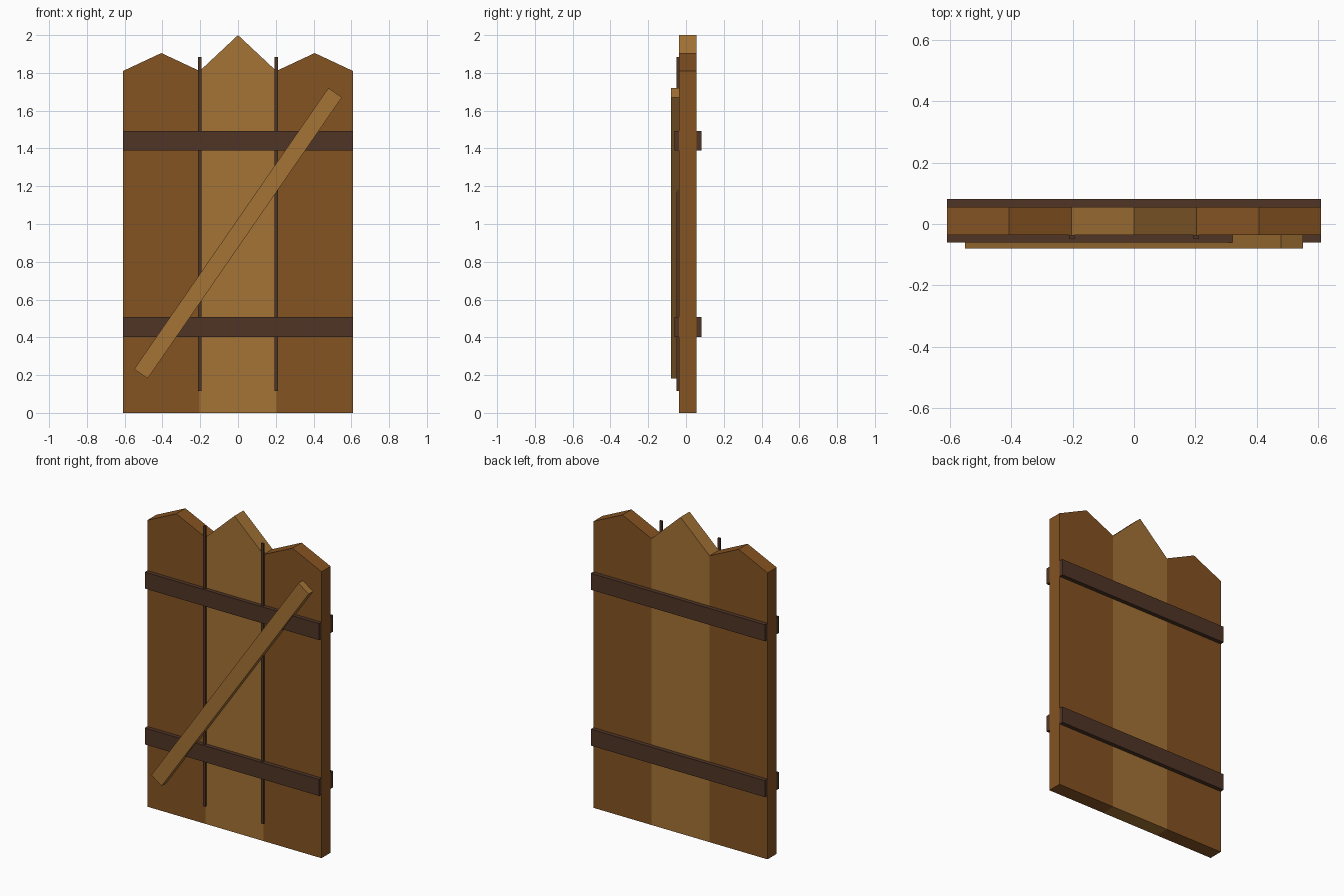
import bpy
import math
from mathutils import Matrix

if "Cube" in bpy.data.objects:
    bpy.data.objects.remove(bpy.data.objects["Cube"], do_unlink=True)


def material(name, rgb):
    # sRGB bytes to a flat linear colour
    lin = [((c / 255 + 0.055) / 1.055) ** 2.4 for c in rgb]
    mat = bpy.data.materials.new(name)
    mat.use_nodes = True
    mat.diffuse_color = (*lin, 1)
    bsdf = mat.node_tree.nodes["Principled BSDF"]
    bsdf.inputs["Base Color"].default_value = (*lin, 1)
    bsdf.inputs["Roughness"].default_value = 0.9
    return mat


brown = material("brown wood", (133, 83, 34))
light = material("light wood", (164, 115, 54))
dark = material("dark wood", (80, 53, 38))


def prism(name, outline, y0, y1, mat):
    """Extrude a counter-clockwise front outline (x, z) from y0 back to y1."""
    n = len(outline)
    verts = [(x, y, z) for y in (y0, y1) for x, z in outline]
    faces = [list(range(n)), list(range(2 * n - 1, n - 1, -1))]
    faces += [[i, i + n, (i + 1) % n + n, (i + 1) % n] for i in range(n)]
    mesh = bpy.data.meshes.new(name)
    mesh.from_pydata(verts, [], faces)
    mesh.materials.append(mat)
    obj = bpy.data.objects.new(name, mesh)
    bpy.context.collection.objects.link(obj)
    return obj


def rect(cx, cz, w, h):
    return [(cx + sx * w / 2, cz + sz * h / 2)
            for sx, sz in ((-1, -1), (1, -1), (1, 1), (-1, 1))]


FRONT, BACK = -0.036, 0.055
PLANK = 0.406
SHOULDER = 1.81

# Three pointed planks, the middle one taller
for name, i, peak, mat in (("right_plank", -1, 1.905, brown),
                           ("middle_plank", 0, 2.0, light),
                           ("left_plank", 1, 1.905, brown)):
    x = i * PLANK
    a, b = x - PLANK / 2, x + PLANK / 2
    prism(name, [(a, 0), (b, 0), (b, SHOULDER), (x, peak), (a, SHOULDER)],
          FRONT, BACK, mat)

# Thin strips over the joints
for side, s in (("right", -1), ("left", 1)):
    prism(side + "_joint_strip", rect(s * PLANK / 2, 1.0, 0.018, 1.77),
          -0.049, FRONT, dark)

# Cross bars on both faces
for level, z in (("lower", 0.455), ("upper", 1.44)):
    bar = rect(0, z, 3 * PLANK, 0.104)
    prism(level + "_front_bar", bar, -0.061, FRONT, dark)
    prism(level + "_back_bar", bar, BACK, 0.081, dark)

# Diagonal brace
brace = prism("diagonal_brace", rect(0, 0, 1.809, 0.087), -0.08, FRONT, light)
brace.matrix_world = (Matrix.Translation((0, 0, 0.951))
                      @ Matrix.Rotation(-math.atan2(1.488, 1.028), 4, 'Y'))
